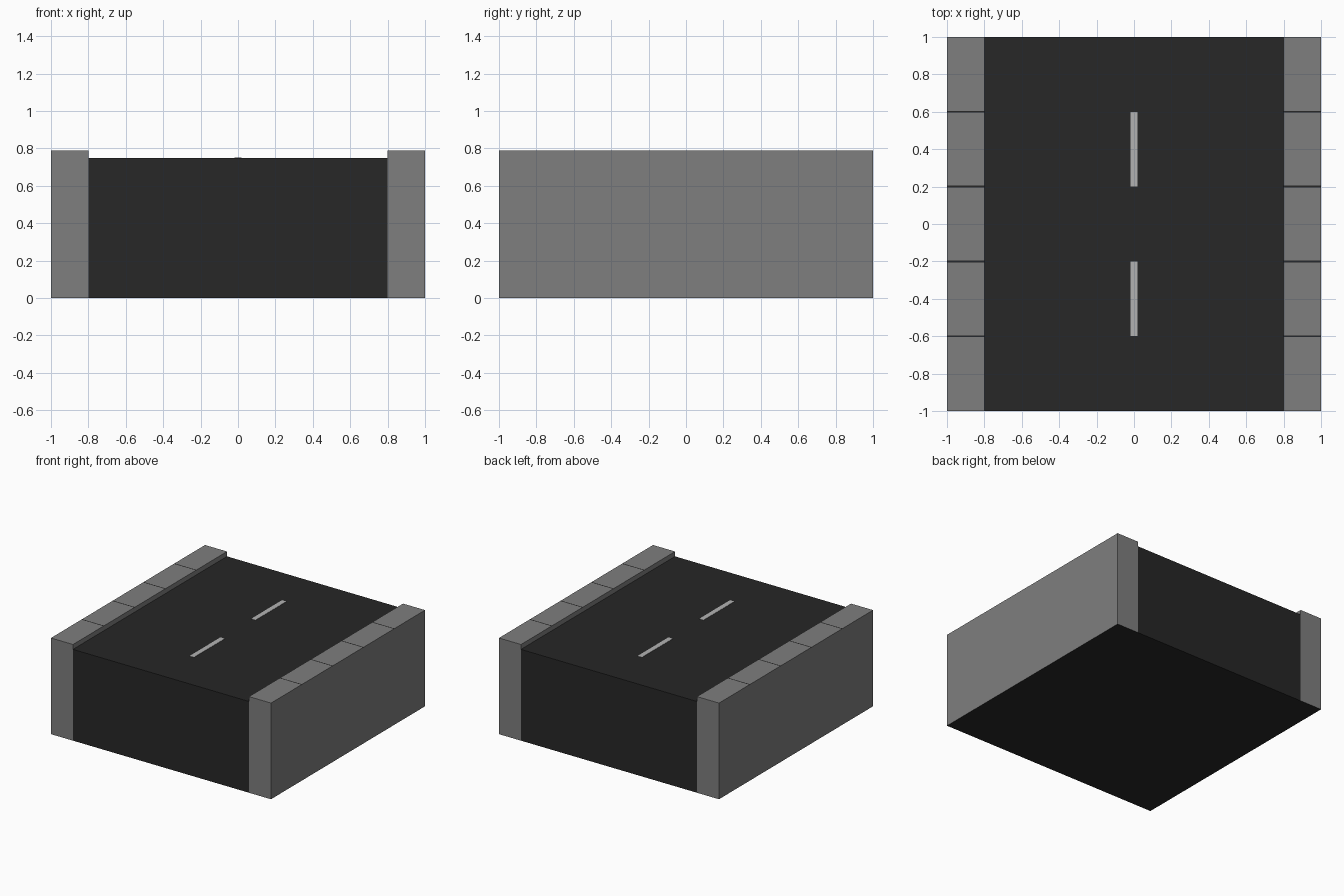
import bpy, bmesh
from mathutils import Vector

if "Cube" in bpy.data.objects:
    bpy.data.objects.remove(bpy.data.objects["Cube"])

ROAD_TOP, KERB_TOP = 0.75, 0.79


def material(name, value):
    m = bpy.data.materials.new(name)
    m.diffuse_color = (value, value, value, 1)
    m.use_nodes = True
    m.node_tree.nodes["Principled BSDF"].inputs["Base Color"].default_value = m.diffuse_color
    return m


asphalt = material("asphalt", 0.02)
concrete = material("concrete", 0.21)
paint = material("paint", 0.45)


def box(name, low, high, mats, cuts=()):
    """Box between two corners, optionally sliced across y."""
    low, high = Vector(low), Vector(high)
    bm = bmesh.new()
    bmesh.ops.create_cube(bm, size=1)
    bmesh.ops.scale(bm, vec=high - low, verts=bm.verts)
    bmesh.ops.translate(bm, vec=(low + high) / 2, verts=bm.verts)
    for y in cuts:
        bmesh.ops.bisect_plane(bm, geom=bm.verts[:] + bm.edges[:] + bm.faces[:],
                               plane_co=(0, y, 0), plane_no=(0, 1, 0))
    bm.normal_update()
    # Dark underside and dark thin joints on the top
    if len(mats) > 1:
        for f in bm.faces:
            ys = [v.co.y for v in f.verts]
            thin = max(ys) - min(ys) < 0.02
            if f.normal.z < -0.5 or (f.normal.z > 0.5 and thin):
                f.material_index = 1
    mesh = bpy.data.meshes.new(name)
    bm.to_mesh(mesh)
    bm.free()
    for m in mats:
        mesh.materials.append(m)
    ob = bpy.data.objects.new(name, mesh)
    bpy.context.collection.objects.link(ob)
    return ob


# Road bed
box("road_bed", (-0.8, -1, 0), (0.8, 1, ROAD_TOP), [asphalt])

# Pavements with four paving joints each
joints = [y + d for y in (-0.6, -0.2, 0.2, 0.6) for d in (-0.005, 0.005)]
for side, x in (("left", -1.0), ("right", 0.8)):
    box(f"pavement_{side}", (x, -1, 0), (x + 0.2, 1, KERB_TOP),
        [concrete, asphalt], joints)

# Dashed centre line
for name, y in (("front", -0.6), ("back", 0.2)):
    box(f"lane_dash_{name}", (-0.02, y, ROAD_TOP - 0.01),
        (0.02, y + 0.4, ROAD_TOP + 0.002), [paint])
